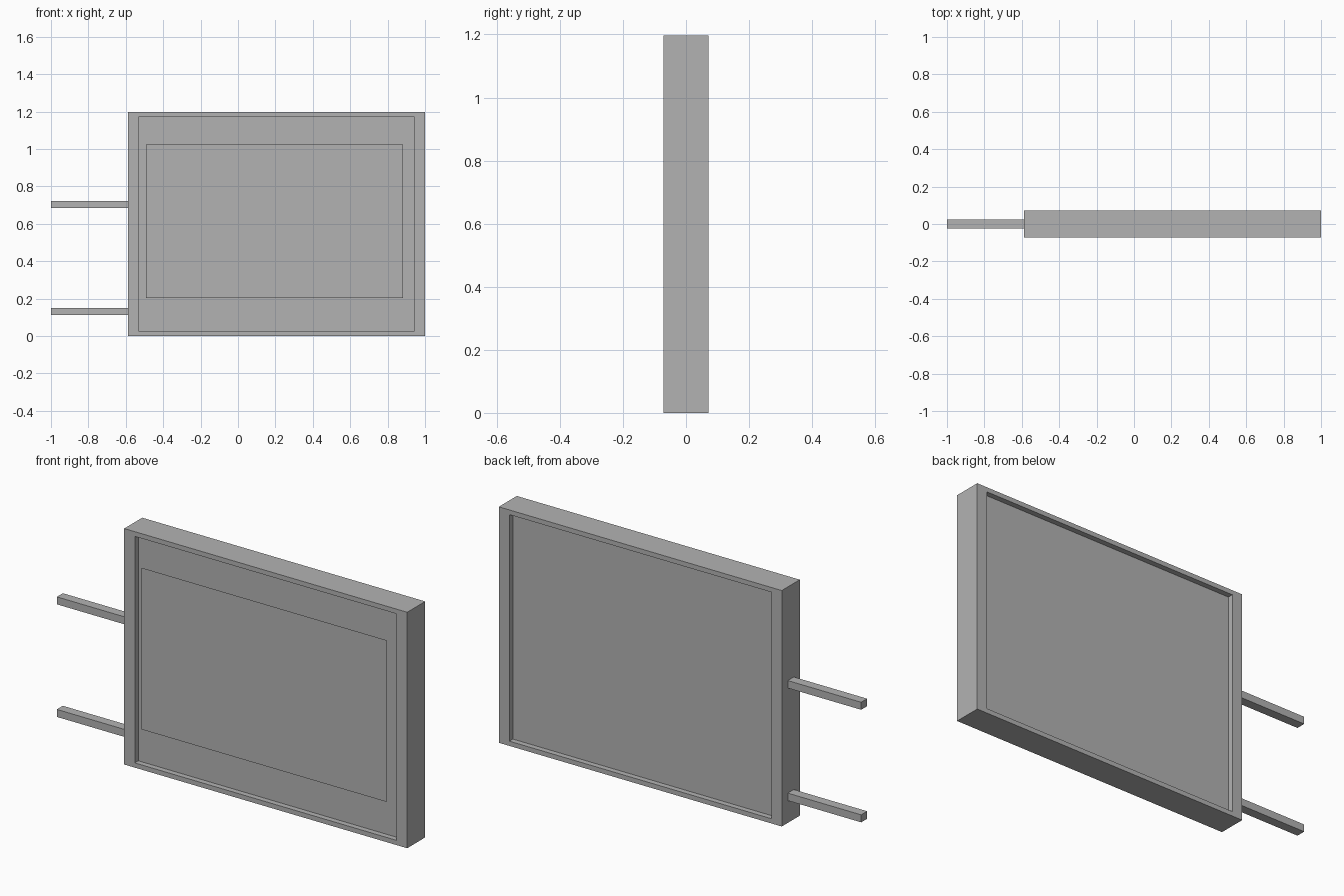
import bpy
import bmesh

# Remove the default cube
cube = bpy.data.objects.get("Cube")
if cube:
    bpy.data.objects.remove(cube, do_unlink=True)

# One flat grey for everything
grey = bpy.data.materials.new("plain grey")
grey.use_nodes = True
colour = (0.45, 0.45, 0.45, 1)
grey.diffuse_color = colour
grey.node_tree.nodes["Principled BSDF"].inputs["Base Color"].default_value = colour

LEFT, RIGHT, TOP = -0.588, 1.0, 1.197    # outer frame
SIDE, RAIL = 0.059, 0.024                # frame border widths
HALF = 0.072                             # half the frame thickness
RECESS = 0.028                           # panel depth below the frame face


def finish(name, bm):
    mesh = bpy.data.meshes.new(name)
    bm.to_mesh(mesh)
    bm.free()
    mesh.materials.append(grey)
    obj = bpy.data.objects.new(name, mesh)
    bpy.context.collection.objects.link(obj)
    return obj


def box(name, x, y, z):
    """Box from (low, high) pairs along each axis."""
    bm = bmesh.new()
    bmesh.ops.create_cube(bm, size=1)
    for v in bm.verts:
        v.co = [pair[c > 0] for pair, c in zip((x, y, z), v.co)]
    return finish(name, bm)


# Sign body: inset the front and back faces, then push them in to leave a rim
sign = box("sign_frame", (LEFT, RIGHT), (-HALF, HALF), (0, TOP))
bm = bmesh.new()
bm.from_mesh(sign.data)
bm.normal_update()
broad = [f for f in bm.faces if abs(f.normal.y) > 0.9]
mid_x, mid_z = (LEFT + RIGHT) / 2, TOP / 2
for face in broad:
    inward = -face.normal.y
    bmesh.ops.inset_individual(bm, faces=[face], thickness=RAIL)
    for v in face.verts:
        v.co.x = LEFT + SIDE if v.co.x < mid_x else RIGHT - SIDE
        v.co.z = RAIL if v.co.z < mid_z else TOP - RAIL
    rim = bmesh.ops.extrude_discrete_faces(bm, faces=[face])["faces"][0]
    for v in rim.verts:
        v.co.y += inward * RECESS
bm.to_mesh(sign.data)
bm.free()

# Thin display sheet held just inside the front opening
bm = bmesh.new()
corners = [(-0.492, 0.203), (0.882, 0.203), (0.882, 1.023), (-0.492, 1.023)]
bm.faces.new([bm.verts.new((x, -HALF + 0.002, z)) for x, z in corners])
finish("display_sheet", bm)

# Two mounting arms on the right-hand edge
for name, z in (("lower_arm", 0.132), ("upper_arm", 0.703)):
    box(name, (-1.0, LEFT), (-0.024, 0.024), (z - 0.019, z + 0.019))
